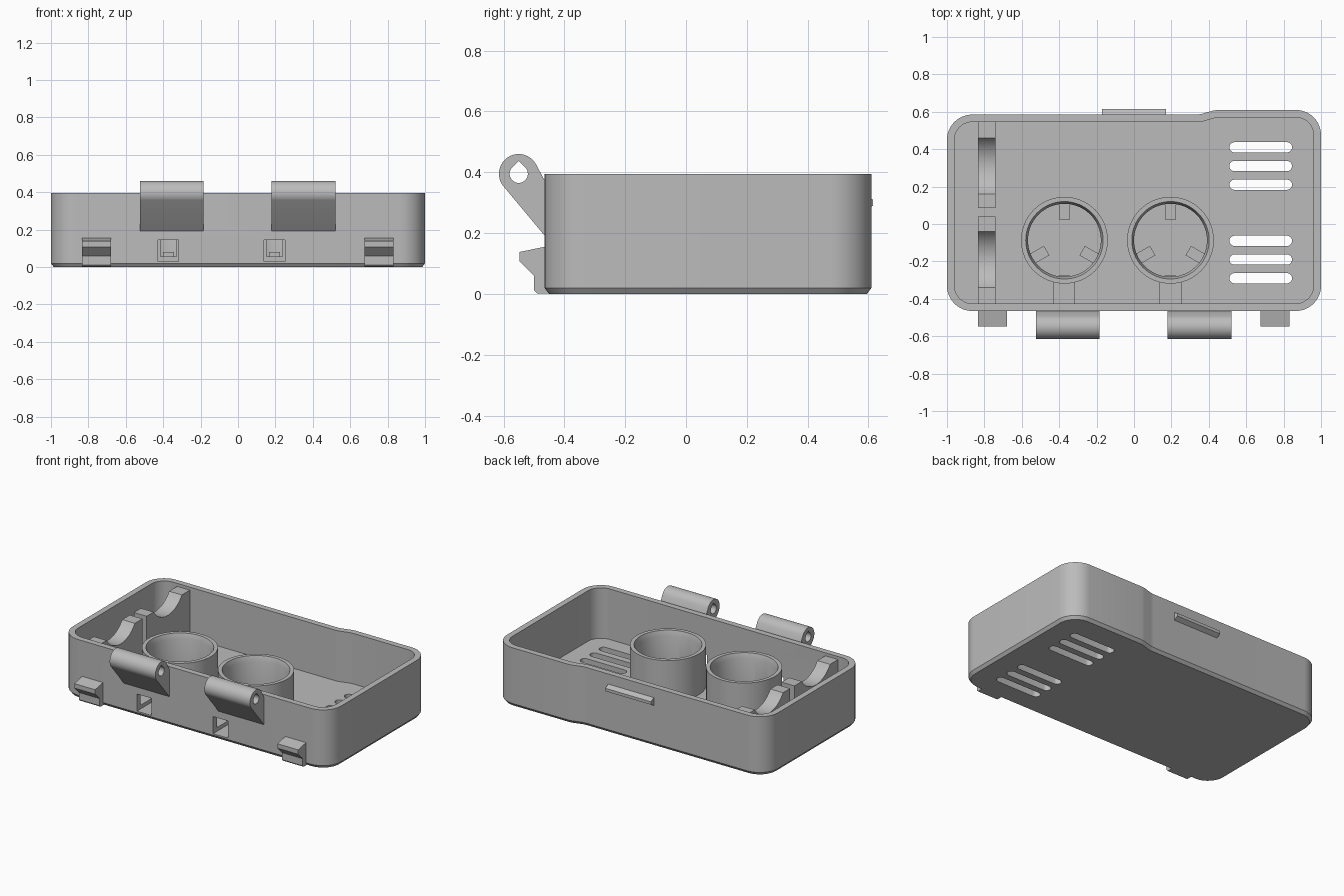
import bpy, bmesh
from math import sin, cos, pi, radians
from mathutils import Vector

if "Cube" in bpy.data.objects:
    bpy.data.objects.remove(bpy.data.objects["Cube"], do_unlink=True)

grey = bpy.data.materials.new("plain grey")
grey.use_nodes = True
grey.diffuse_color = (0.5, 0.5, 0.5, 1)
grey.node_tree.nodes["Principled BSDF"].inputs["Base Color"].default_value = (0.5, 0.5, 0.5, 1)

FRONT, BACK, STEP = -0.465, 0.585, 0.61   # wall positions
FLOOR, RIM = 0.055, 0.395                 # floor top and rim height


def arc(cx, cy, r, a0, a1, n):
    """Points on an arc, angles in degrees."""
    return [(cx + r * cos(radians(a0 + (a1 - a0) * i / n)),
             cy + r * sin(radians(a0 + (a1 - a0) * i / n))) for i in range(n + 1)]


def skin(bm, loops, closed=False):
    """Bridge equal point loops; cap the ends unless closed."""
    rings = [[bm.verts.new(p) for p in loop] for loop in loops]
    n = len(rings[0])
    pairs = list(zip(rings, rings[1:])) + ([(rings[-1], rings[0])] if closed else [])
    for a, b in pairs:
        for i in range(n):
            j = (i + 1) % n
            bm.faces.new((a[i], a[j], b[j], b[i]))
    if not closed:
        bm.faces.new(rings[0])
        bm.faces.new(rings[-1])


def finish(name, bm):
    bmesh.ops.recalc_face_normals(bm, faces=bm.faces)
    mesh = bpy.data.meshes.new(name)
    bm.to_mesh(mesh)
    bm.free()
    mesh.materials.append(grey)
    obj = bpy.data.objects.new(name, mesh)
    bpy.context.collection.objects.link(obj)
    return obj


def activate(obj):
    bpy.ops.object.select_all(action='DESELECT')
    obj.select_set(True)
    bpy.context.view_layer.objects.active = obj


def smooth(obj):
    activate(obj)
    bpy.ops.object.shade_smooth_by_angle(angle=radians(30))


def side_prism(name, profile, x0, x1):
    """Extrude a (y, z) profile along x."""
    bm = bmesh.new()
    skin(bm, [[(x, y, z) for y, z in profile] for x in (x0, x1)])
    return finish(name, bm)


def cut(obj, cutter):
    mod = obj.modifiers.new("cut", 'BOOLEAN')
    mod.operation = 'DIFFERENCE'
    mod.solver = 'EXACT'
    mod.object = cutter
    activate(obj)
    bpy.ops.object.modifier_apply(modifier=mod.name)


def outline(inset, z):
    """Rounded tray outline with a shallow step in the back wall."""
    R = 0.135
    r, c = R - inset, 1 - R
    pts = arc(c, FRONT + R, r, -90, 0, 12) + arc(c, STEP - R, r, 0, 90, 12)
    for x, y in ((0.45, STEP), (0.425, STEP - 0.003), (0.36, BACK + 0.003), (0.335, BACK)):
        pts.append((x + inset * 0.2, y - inset))
    pts += arc(-c, BACK - R, r, 90, 180, 12) + arc(-c, FRONT + R, r, 180, 270, 12)
    return [(x, y, z) for x, y in pts]


# Tray: chamfered bottom, walls, rim and floor in one skin
bm = bmesh.new()
skin(bm, [outline(0.015, 0), outline(0, 0.02), outline(0, RIM),
          outline(0.04, RIM), outline(0.04, FLOOR)])
tray = finish("tray", bm)

# Vent slots
bm = bmesh.new()
for group in (0.31, -0.19):
    for k in (-1, 0, 1):
        y, r = group + k * 0.1, 0.0275
        pts = arc(0.845 - r, y, r, -90, 90, 10) + arc(0.51 + r, y, r, 90, 270, 10)
        skin(bm, [[(px, py, z) for px, py in pts] for z in (-0.1, 0.2)])
vents = finish("vent_cutter", bm)
cut(tray, vents)

# Channels from the front wall into the round sockets
SOCKETS = (-0.372, 0.195)
SY = -0.087
bm = bmesh.new()
for cx in SOCKETS:
    skin(bm, [[(cx - 0.055, y, z), (cx + 0.055, y, z), (cx + 0.055, y, z + 0.115),
               (cx - 0.055, y, z + 0.115)] for y, z in ((-0.6, 0.03), (-0.277, 0.03))])
channels = finish("channel_cutter", bm)
cut(tray, channels)
smooth(tray)

# Round sockets with chamfered mouths, each with three floor tabs
for side, cx in zip(("right", "left"), SOCKETS):
    bm = bmesh.new()
    section = ((0.232, 0.045), (0.232, 0.33), (0.207, 0.33), (0.195, 0.295), (0.195, 0.045))
    skin(bm, [[(x, y, z) for x, y in arc(cx, SY, r, 0, 354.375, 63)] for r, z in section],
         closed=True)
    socket = finish("socket_" + side, bm)
    cut(socket, channels)
    smooth(socket)
    bm = bmesh.new()
    for a in (90, 210, 330):
        u = Vector((cos(radians(a)), sin(radians(a)), 0))
        v = Vector((-u.y, u.x, 0)) * 0.029
        c = Vector((cx, SY, 0))
        ring = [c + u * 0.11 - v, c + u * 0.2 - v, c + u * 0.2 + v, c + u * 0.11 + v]
        skin(bm, [[p + Vector((0, 0, z)) for p in ring] for z in (0.045, 0.08)])
    finish("socket_tabs_" + side, bm)

for helper in (vents, channels):
    bpy.data.objects.remove(helper, do_unlink=True)

# Cradle supports beside the right wall
TOP, HALF, R = 0.375, 0.15, 0.18
dip = (R * R - HALF * HALF) ** 0.5
sweep = 56.4
for name, mid, y0, y1 in (("cradle_back", 0.31, 0.085, 0.56),
                          ("cradle_front", -0.19, -0.44, 0.04)):
    curve = arc(mid, TOP + dip, R, 270 - sweep, 270 + sweep, 20)
    smooth(side_prism(name, [(y0, 0.045), (y0, TOP)] + curve + [(y1, TOP), (y1, 0.045)],
                      -0.835, -0.74))

# Hinge knuckles with a teardrop pin hole
HY, HZ = -0.55, RIM
outer = arc(HY, HZ, 0.065, 25, 215, 30) + [(FRONT + 0.01, 0.18), (FRONT + 0.01, 0.355)]
hole = arc(HY, HZ, 0.03, 135, 405, 24) + [(HY, HZ + 0.042)]
for side, x0, x1 in (("right", -0.525, -0.185), ("left", 0.18, 0.52)):
    hinge = side_prism("hinge_" + side, outer, x0, x1)
    pin = side_prism("pin_cutter", hole, x0 - 0.1, x1 + 0.1)
    cut(hinge, pin)
    bpy.data.objects.remove(pin, do_unlink=True)
    smooth(hinge)

# Front latch hooks
hook = [(-0.45, 0.158), (-0.548, 0.138), (-0.548, 0.108), (-0.5, 0.06),
        (-0.5, 0.012), (-0.49, 0.002), (-0.44, 0.002)]
for side, x0 in (("right", -0.835), ("left", 0.677)):
    side_prism("latch_" + side, hook, x0, x0 + 0.155)

# Back catch ridge
side_prism("back_catch", [(0.57, 0.265), (0.615, 0.29), (0.615, 0.31), (0.57, 0.335)],
           -0.17, 0.17)
